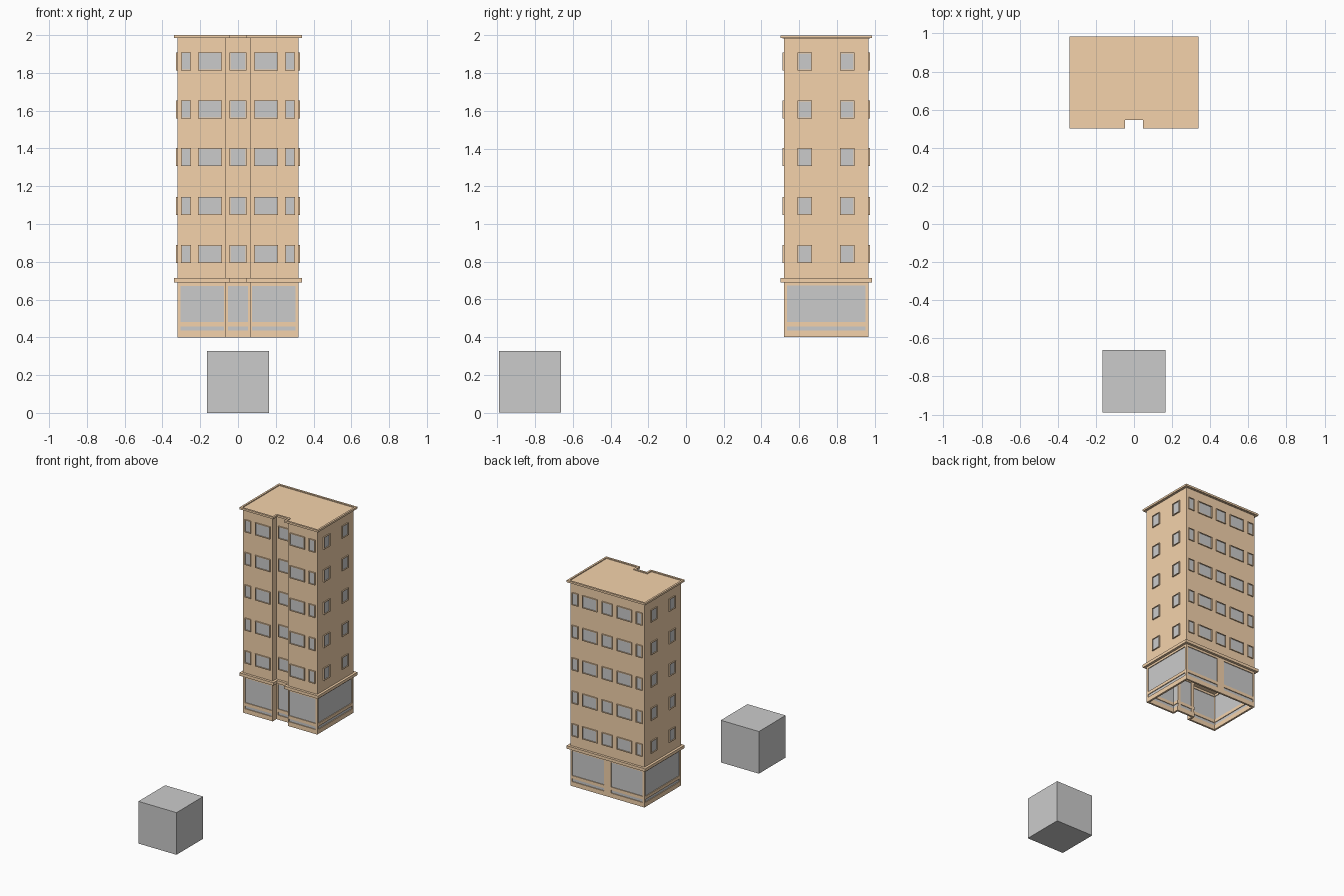
import bpy, bmesh
from mathutils import Vector

if "Cube" in bpy.data.objects:
    bpy.data.objects.remove(bpy.data.objects["Cube"])

HW, Y0, Y1 = 0.319, 0.519, 0.966        # wall half width, front, back
NW, NY = 0.065, 0.565                   # front recess half width and depth line
orange = bpy.data.materials.new("orange_wall")
orange.diffuse_color = (0.91, 0.65, 0.41, 1)
orange.use_nodes = True
orange.node_tree.nodes["Principled BSDF"].inputs["Base Color"].default_value = orange.diffuse_color


def finish(bm, name, mat=None):
    bmesh.ops.recalc_face_normals(bm, faces=bm.faces)
    me = bpy.data.meshes.new(name)
    bm.to_mesh(me)
    bm.free()
    ob = bpy.data.objects.new(name, me)
    bpy.context.collection.objects.link(ob)
    if mat:
        me.materials.append(mat)
    return ob


def outline(d):
    x, n = HW + d, NW - d
    return [(-x, Y0 - d), (-n, Y0 - d), (-n, NY - d), (n, NY - d),
            (n, Y0 - d), (x, Y0 - d), (x, Y1 + d), (-x, Y1 + d)]


def slab(bm, d, z0, z1):
    f = bm.faces.new([bm.verts.new((x, y, z0)) for x, y in outline(d)])
    new = bmesh.ops.extrude_face_region(bm, geom=[f])["geom"]
    bmesh.ops.translate(bm, vec=(0, 0, z1 - z0),
                        verts=[v for v in new if isinstance(v, bmesh.types.BMVert)])


def ring(bm, d_out, d_in, z0, z1):
    loops = [[bm.verts.new((x, y, z)) for x, y in outline(d)]
             for d, z in ((d_out, z0), (d_out, z1), (d_in, z1), (d_in, z0))]
    for k in range(4):
        a, b = loops[k], loops[(k + 1) % 4]
        for i in range(8):
            j = (i + 1) % 8
            bm.faces.new((a[i], a[j], b[j], b[i]))


# facade = (point on wall, along direction, outward direction)
X, Y = Vector((1, 0, 0)), Vector((0, 1, 0))
FRONT, RECESS, BACK = (Y * Y0, X, -Y), (Y * NY, X, -Y), (Y * Y1, X, Y)
RIGHT, LEFT = (X * HW, Y, X), (-X * HW, Y, -X)


def box(bm, facade, u0, u1, n0, n1, z0, z1):
    o, u, n = facade
    vs = [bm.verts.new(o + u * a + n * b + Vector((0, 0, z)))
          for z in (z0, z1) for a, b in ((u0, n0), (u1, n0), (u1, n1), (u0, n1))]
    for q in ((0, 1, 2, 3), (4, 5, 6, 7), (0, 1, 5, 4),
              (1, 2, 6, 5), (2, 3, 7, 6), (3, 0, 4, 7)):
        bm.faces.new([vs[i] for i in q])


# upper storeys
bm = bmesh.new()
slab(bm, 0, 0.70, 1.99)
finish(bm, "upper_walls", orange)

# cornices: ledge above the shop floor and roof rim
bm = bmesh.new()
slab(bm, 0.019, 0.69, 0.713)
finish(bm, "lower_cornice", orange)
bm = bmesh.new()
ring(bm, 0.019, 0.004, 1.985, 2.0)
slab(bm, 0.008, 1.984, 1.993)
finish(bm, "roof_cornice", orange)

# shop floor: horizontal bands and posts
bm = bmesh.new()
for z0, z1 in ((0.40, 0.435), (0.458, 0.482), (0.673, 0.69)):
    ring(bm, 0, -0.015, z0, z1)
for s in (-1, 1):
    for fac, a, b, depth in ((FRONT, 0.307, HW, 0.015), (FRONT, NW, 0.074, 0.06),
                             (RECESS, 0.053, NW, 0.015), (BACK, 0.305, HW, 0.015)):
        box(bm, fac, s * a, s * b, -depth, 0, 0.40, 0.69)
box(bm, BACK, -0.03, 0.03, -0.015, 0, 0.40, 0.69)
for fac in (RIGHT, LEFT):
    box(bm, fac, Y0, 0.531, -0.015, 0, 0.40, 0.69)
    box(bm, fac, 0.953, Y1, -0.015, 0, 0.40, 0.69)
finish(bm, "shop_floor_walls", orange)

# shop glass behind the posts
bm = bmesh.new()
ring(bm, -0.006, -0.010, 0.42, 0.69)
finish(bm, "shop_glass")

# upper windows: projecting frames with panes
pairs = [(s * a, s * b) for s in (-1, 1) for a, b in ((0.25, 0.302), (0.085, 0.212))]
mid, sides = [(-0.045, 0.045)], [(0.592, 0.668), (0.817, 0.893)]
layout = [(FRONT, pairs), (RECESS, mid), (BACK, pairs + mid), (RIGHT, sides), (LEFT, sides)]
frames, panes = bmesh.new(), bmesh.new()
T, P = 0.005, 0.009
for zc in (0.841, 1.096, 1.354, 1.607, 1.861):
    z0, z1 = zc - 0.048, zc + 0.048
    for fac, spans in layout:
        for span in spans:
            a, b = sorted(span)
            box(frames, fac, a, a + T, -0.002, P, z0, z1)
            box(frames, fac, b - T, b, -0.002, P, z0, z1)
            box(frames, fac, a + T, b - T, -0.002, P, z0, z0 + T)
            box(frames, fac, a + T, b - T, -0.002, P, z1 - T, z1)
            box(panes, fac, a + T, b - T, -0.002, 0.002, z0 + T, z1 - T)
finish(frames, "window_frames", orange)
finish(panes, "window_panes")

# separate plain cube in front
bpy.ops.mesh.primitive_cube_add(size=0.328, location=(0, -0.826, 0.164))
bpy.context.object.name = "cube_block"
